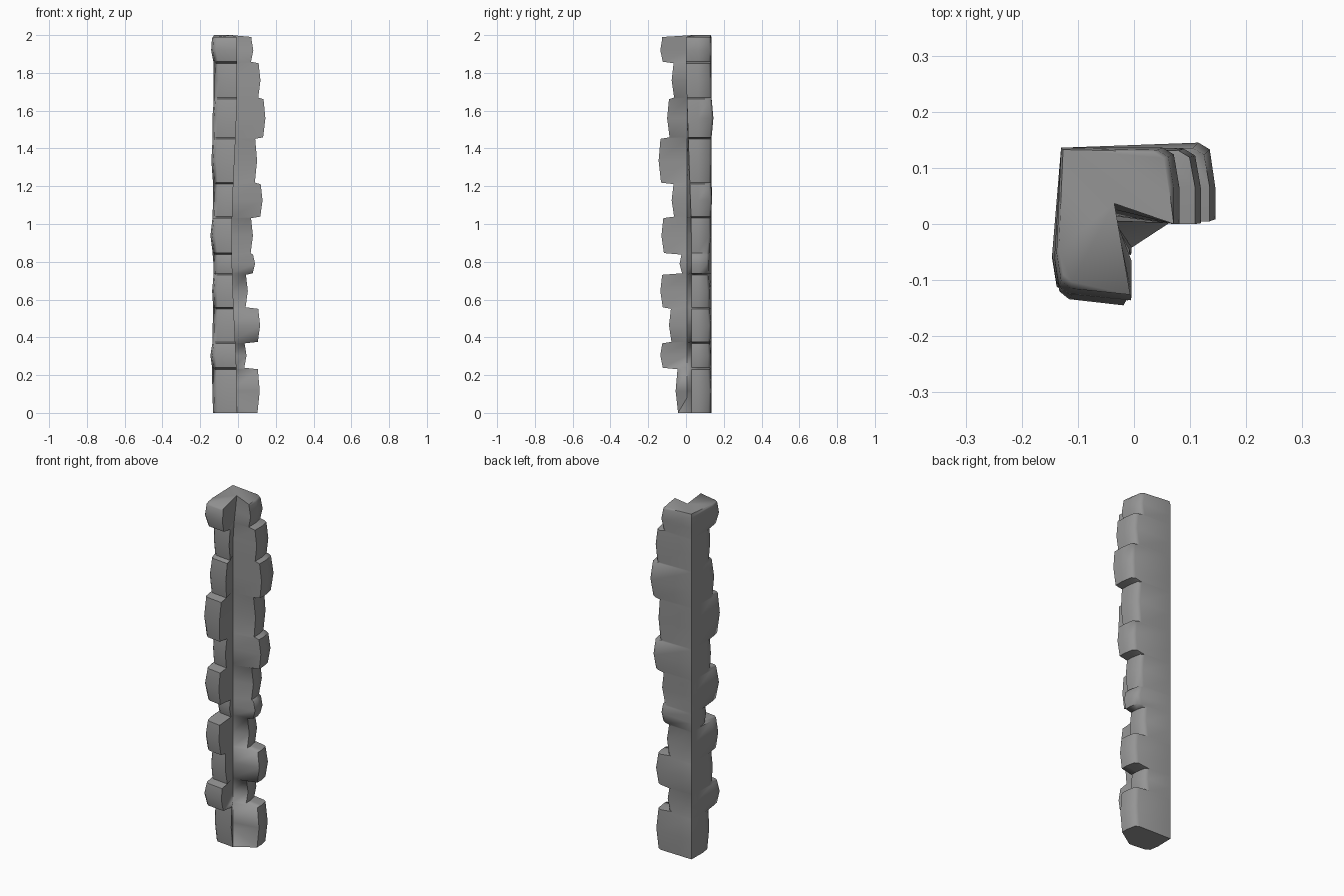
import bpy, bmesh, math

cube = bpy.data.objects.get("Cube")
if cube:
    bpy.data.objects.remove(cube, do_unlink=True)

# Single stone colour
stone = bpy.data.materials.new("stone grey")
stone.use_nodes = True
grey = (0.3, 0.3, 0.3, 1)
stone.diffuse_color = grey
stone.node_tree.nodes["Principled BSDF"].inputs["Base Color"].default_value = grey

# Courses from the ground up: top height, side arm reach, front arm reach, wall, back
COURSES = [
    (0.235, 0.115, 0.055, 0.136, 0.134),
    (0.372, 0.045, 0.136, 0.146, 0.130),
    (0.555, 0.117, 0.090, 0.134, 0.133),
    (0.735, 0.052, 0.136, 0.137, 0.126),
    (0.842, 0.090, 0.034, 0.130, 0.122),
    (1.035, 0.079, 0.130, 0.146, 0.132),
    (1.215, 0.130, 0.076, 0.132, 0.138),
    (1.455, 0.101, 0.145, 0.141, 0.134),
    (1.665, 0.145, 0.100, 0.136, 0.145),
    (1.855, 0.119, 0.076, 0.127, 0.134),
    (1.98, 0.081, 0.136, 0.142, 0.136),
]
OUTER, FRONT_TIP, INNER, SIDE_TIP = 0, 4, 5, 6  # key points of each section


def section(z, side, front, wall, back):
    """L-shaped cross-section, anticlockwise from the outer corner."""
    lip_x = -0.018 + 0.014 * math.cos(math.tau * z / 1.8)
    lip_y = 0.028 * min(1, max(0, (1.8 - z) / 0.8))
    inner_y = 0.005 + 0.035 * max(0, (z - 1.8) / 0.2)
    return [
        (-0.13, 0.136, z),
        (-wall, -front + 0.075, z),
        (-wall + 0.008, -front + 0.025, z),
        (-wall + 0.025, -front + 0.011, z),
        (lip_x, -front, z),
        (-0.035, inner_y, max(z, 0.08)),
        (side, lip_y, z),
        (side, 0.065, z),
        (side - 0.01, back - 0.012, z),
        (side - 0.03, back, z),
    ]


def shared(i, j, column):
    """Wall depth where two neighbouring courses meet."""
    j = min(max(j, 0), len(COURSES) - 1)
    return (COURSES[i][column] + COURSES[j][column]) / 2 - 0.004


# Three sections per course: narrow foot, swollen middle, narrow head
rings = []
low = 0
for i, (high, side, front, wall, back) in enumerate(COURSES):
    foot = low if i == 0 else low + 0.004
    head = high if i == len(COURSES) - 1 else high - 0.004
    rings.append(section(foot, side - 0.012, front - 0.013,
                         shared(i, i - 1, 3), shared(i, i - 1, 4)))
    rings.append(section((foot + head) / 2, side, front, wall, back))
    rings.append(section(head, side - 0.01, front - 0.01,
                         shared(i, i + 1, 3), shared(i, i + 1, 4)))
    low = high

# Softly rounded top, highest along the line between the two corners
cap = []
for i, (x, y, z) in enumerate(rings[-1]):
    pull = 0 if i in (FRONT_TIP, INNER, SIDE_TIP) else 0.06
    top = 2.0 if i in (OUTER, INNER) else 1.99
    cap.append((x + (-0.07 - x) * pull, y + (0.08 - y) * pull, top))
rings.append(cap)

# Skin the sections
bm = bmesh.new()
loops = [[bm.verts.new(p) for p in ring] for ring in rings]
count = len(cap)
for lower, upper in zip(loops, loops[1:]):
    for i in range(count):
        j = (i + 1) % count
        bm.faces.new((lower[i], lower[j], upper[j], upper[i]))

# Top of each arm
bm.faces.new(loops[-1][:INNER + 1])
bm.faces.new(loops[-1][INNER:] + [loops[-1][OUTER]])

# Flat base, and the sloping footing inside the corner
base = loops[0]
bm.faces.new([v for v in reversed(base) if v is not base[INNER]])
bm.faces.new((base[INNER], base[FRONT_TIP], base[SIDE_TIP]))

mesh = bpy.data.meshes.new("stone_corner_pillar")
bm.to_mesh(mesh)
bm.free()
mesh.materials.append(stone)
pillar = bpy.data.objects.new("stone_corner_pillar", mesh)
bpy.context.collection.objects.link(pillar)

bpy.ops.object.select_all(action="DESELECT")
pillar.select_set(True)
bpy.context.view_layer.objects.active = pillar
bpy.ops.object.shade_smooth_by_angle(angle=math.radians(60))
